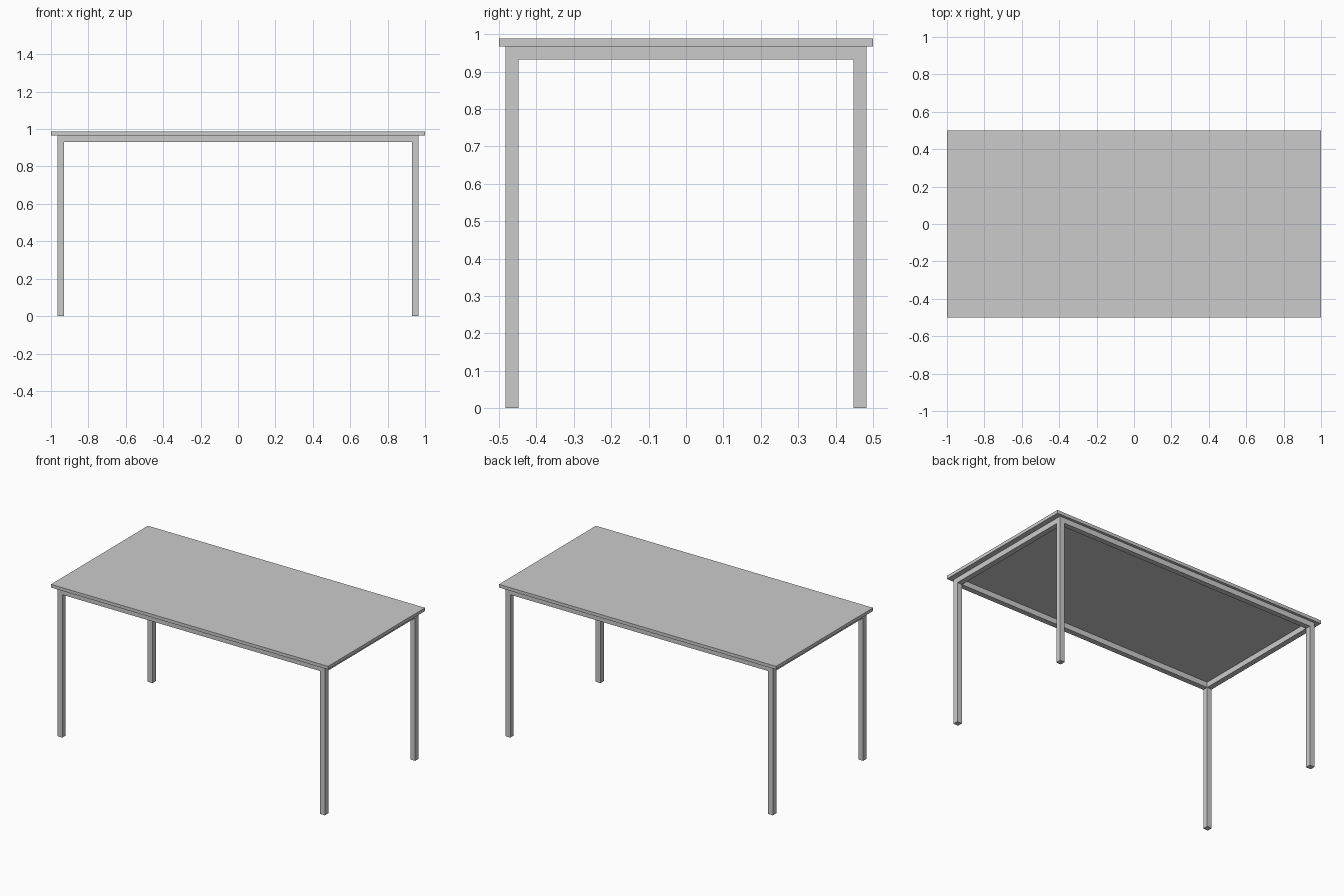
import bpy

if "Cube" in bpy.data.objects:
    bpy.data.objects.remove(bpy.data.objects["Cube"])

TUBE = 0.035                 # square tube width
LEG_X, LEG_Y = 0.948, 0.465  # leg centres
TOP_Z, UNDER_Z = 0.988, 0.967
FOOT = 0.003


def box(name, lo, hi):
    bpy.ops.mesh.primitive_cube_add(size=1, location=[(a + b) / 2 for a, b in zip(lo, hi)])
    ob = bpy.context.object
    ob.name = name
    ob.scale = [b - a for a, b in zip(lo, hi)]
    bpy.ops.object.transform_apply(location=False, rotation=False, scale=True)
    return ob


h = TUBE / 2

# Table top
box("table_top", (-1, -0.5, UNDER_Z), (1, 0.5, TOP_Z))

# Legs with thin foot caps
for sx, side in ((-1, "left"), (1, "right")):
    for sy, end in ((-1, "front"), (1, "back")):
        x, y = sx * LEG_X, sy * LEG_Y
        box(f"{end}_{side}_leg", (x - h, y - h, FOOT), (x + h, y + h, UNDER_Z))
        box(f"{end}_{side}_foot_cap", (x - h, y - h, 0), (x + h, y + h, FOOT))

# Frame rails between the legs
for s, end, side in ((-1, "front", "left"), (1, "back", "right")):
    y, x = s * LEG_Y, s * LEG_X
    box(f"{end}_rail", (-LEG_X + h, y - h, UNDER_Z - TUBE), (LEG_X - h, y + h, UNDER_Z))
    box(f"{side}_rail", (x - h, -LEG_Y + h, UNDER_Z - TUBE), (x + h, LEG_Y - h, UNDER_Z))
